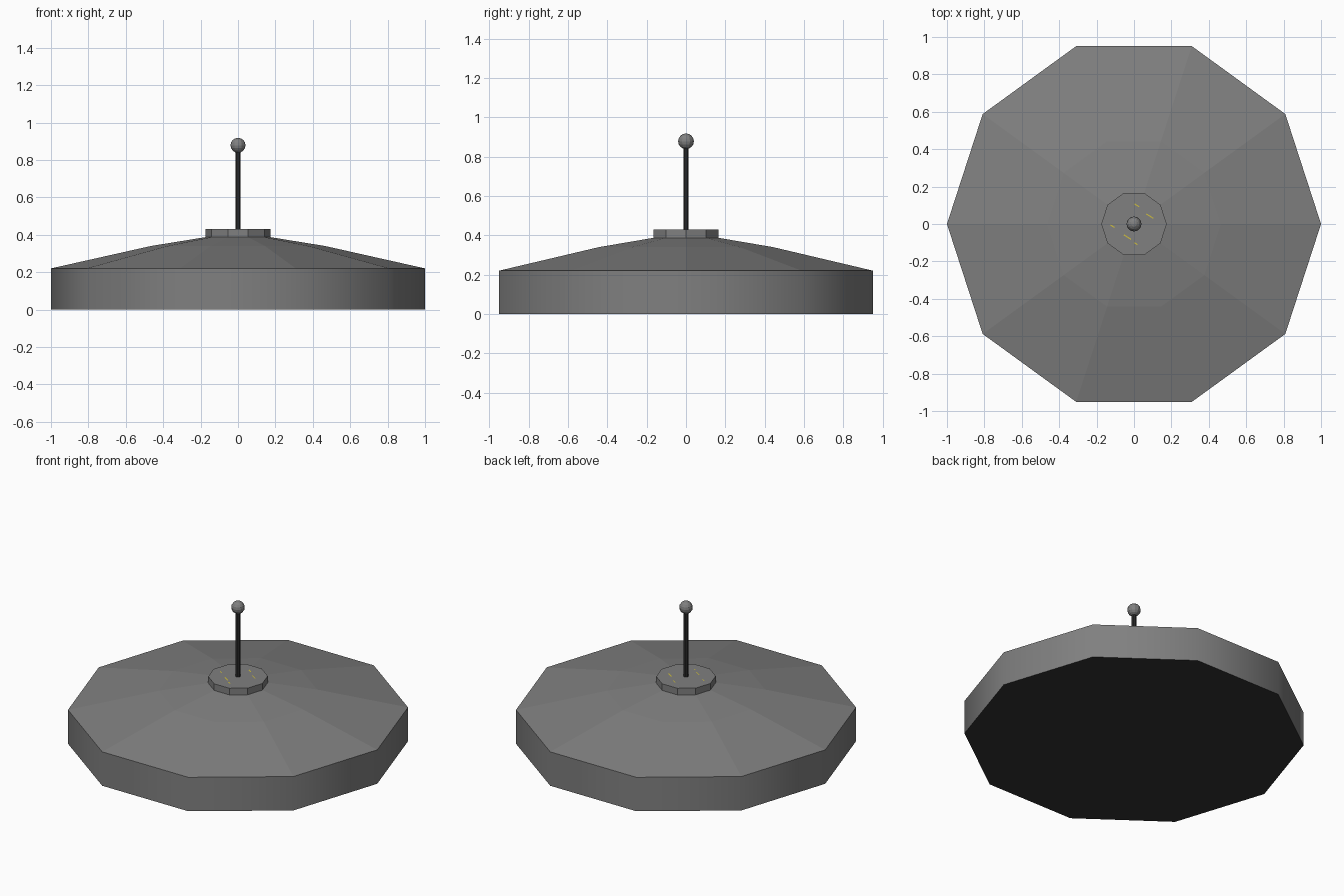
import bpy, bmesh, math
from mathutils import Vector

if "Cube" in bpy.data.objects:
    bpy.data.objects.remove(bpy.data.objects["Cube"])


def material(name, rgb):
    m = bpy.data.materials.new(name)
    m.diffuse_color = (*rgb, 1)
    m.use_nodes = True
    m.node_tree.nodes["Principled BSDF"].inputs["Base Color"].default_value = m.diffuse_color
    return m


GREY = material("grey", (0.215, 0.215, 0.215))
DARK = material("dark grey", (0.033, 0.033, 0.033))
YELLOW = material("yellow", (0.6, 0.5, 0.05))


def lathe(name, profile, sides, mats):
    """Closed solid from (radius, z) rings, capped at both ends."""
    bm = bmesh.new()
    rings = [[bm.verts.new((r * math.cos(math.tau * i / sides),
                            r * math.sin(math.tau * i / sides), z))
              for i in range(sides)] for r, z in profile]
    for a, b in zip(rings, rings[1:]):
        for i in range(sides):
            j = (i + 1) % sides
            bm.faces.new((a[i], a[j], b[j], b[i]))
    bm.faces.new(rings[0][::-1])
    bm.faces.new(rings[-1])
    return finish(name, bm, mats)


def finish(name, bm, mats):
    bm.normal_update()
    me = bpy.data.meshes.new(name)
    bm.to_mesh(me)
    bm.free()
    for m in mats:
        me.materials.append(m)
    ob = bpy.data.objects.new(name, me)
    bpy.context.collection.objects.link(ob)
    return ob


# Ten-sided body: upright wall, two-pitch roof, dark underside
body = lathe("body", [(1, 0), (1, 0.22), (0.465, 0.34), (0.175, 0.387)], 10, [GREY, DARK])
mesh = body.data
for p in mesh.polygons:
    if p.normal.z < -0.5:
        p.material_index = 1
    p.use_smooth = abs(p.normal.z) < 0.1      # wall is smooth, the rest flat
for e in mesh.edges:
    z = [mesh.vertices[v].co.z for v in e.vertices]
    e.use_edge_sharp = abs(z[0] - z[1]) < 1e-4

# Centre cap
lathe("cap", [(0.175, 0.38), (0.175, 0.43)], 10, [GREY])

# Antenna rod
rod = lathe("rod", [(0.014, 0.42), (0.014, 0.86)], 10, [DARK])

# Ball on the tip
bm = bmesh.new()
bmesh.ops.create_uvsphere(bm, u_segments=12, v_segments=8, radius=0.04)
bmesh.ops.translate(bm, verts=bm.verts, vec=(0, 0, 0.878))
finish("ball", bm, [GREY])

# Small yellow dashes on the cap, laid flat as thin plates
bm = bmesh.new()
for x, y, length in ((0.015, 0.1, 0.03), (0.085, 0.042, 0.045),
                     (-0.115, -0.012, 0.025), (-0.035, -0.07, 0.045), (0.01, -0.105, 0.02)):
    d = Vector((0.85, -0.53, 0)) * length / 2
    n = Vector((0.53, 0.85, 0)) * 0.003
    c = Vector((x, y, 0.431))
    bm.faces.new([bm.verts.new(c + v) for v in (-d - n, d - n, d + n, -d + n)])
finish("cap_marks", bm, [YELLOW])
